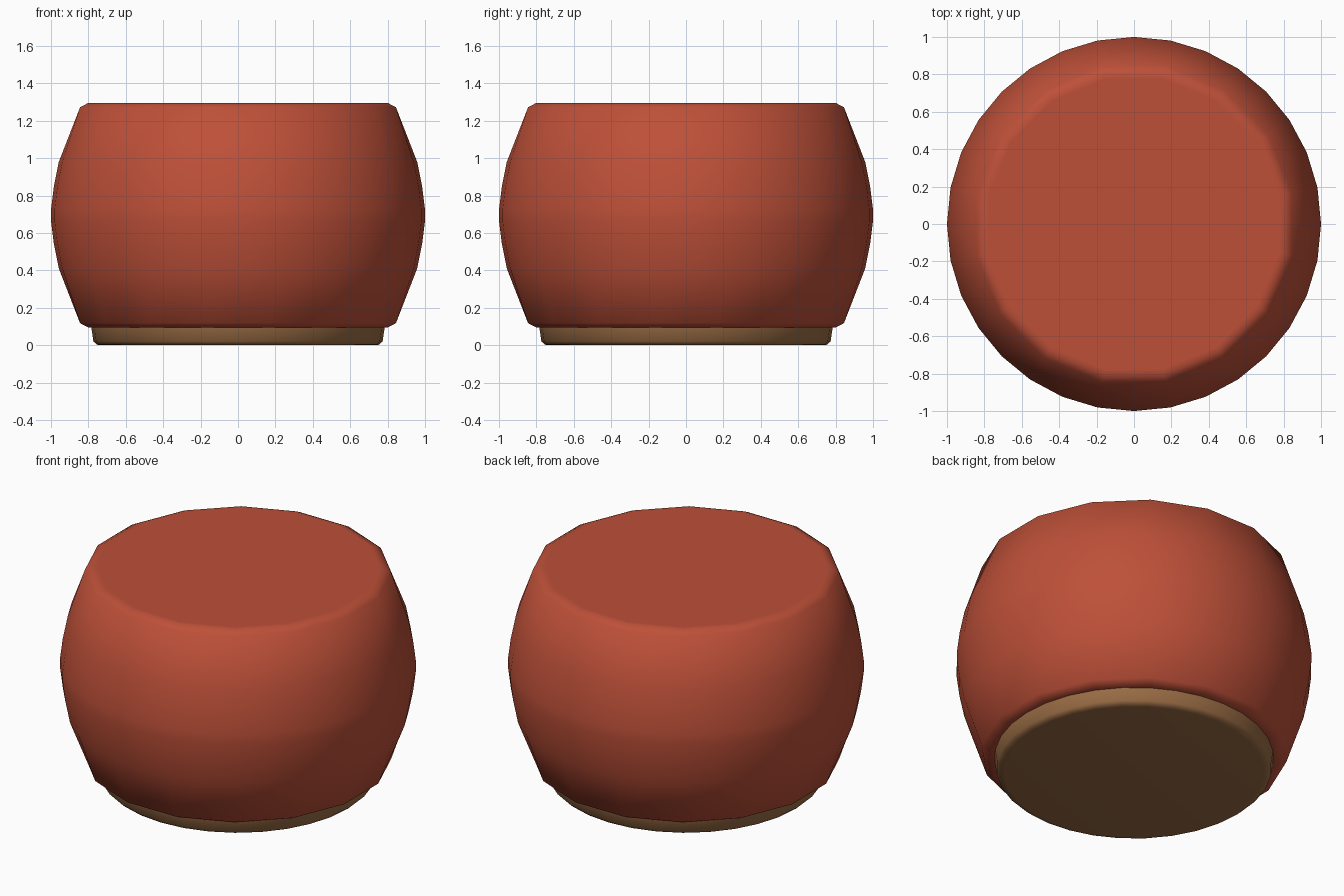
import bpy, bmesh, math

if "Cube" in bpy.data.objects:
    bpy.data.objects.remove(bpy.data.objects["Cube"])

N = 32

def material(name, rgb):
    m = bpy.data.materials.new(name)
    m.diffuse_color = (*rgb, 1)
    m.use_nodes = True
    m.node_tree.nodes["Principled BSDF"].inputs["Base Color"].default_value = m.diffuse_color
    return m

def lathe(name, profile, mat):
    """Closed revolved body; profile = (radius, z, facet) from bottom to top.
    facet pulls every second point onto the edge of a 16-sided ring."""
    bm = bmesh.new()
    rings = []
    for r, z, facet in profile:
        ring = []
        for i in range(N):
            a = 2 * math.pi * i / N
            k = math.cos(math.pi / 16) if facet and i % 2 == 0 else 1
            ring.append(bm.verts.new((r * k * math.cos(a), r * k * math.sin(a), z)))
        rings.append(ring)
    for lo, hi in zip(rings, rings[1:]):
        for i in range(N):
            j = (i + 1) % N
            bm.faces.new((lo[i], lo[j], hi[j], hi[i]))
    bm.faces.new(rings[0][::-1])
    bm.faces.new(rings[-1])
    me = bpy.data.meshes.new(name)
    bm.to_mesh(me)
    bm.free()
    me.materials.append(mat)
    ob = bpy.data.objects.new(name, me)
    bpy.context.collection.objects.link(ob)
    bpy.context.view_layer.objects.active = ob
    bpy.ops.object.select_all(action='DESELECT')
    ob.select_set(True)
    bpy.ops.object.shade_smooth_by_angle(angle=math.radians(60))

red = material("brick red", (0.51, 0.08, 0.04))
brown = material("wood brown", (0.32, 0.15, 0.058))

# Bulging upholstered body, mirrored about its middle height
half = [(0.79, 0.60, True), (0.817, 0.60, True), (0.861, 0.577, True),
        (0.958, 0.285, False), (0.985, 0.15, False), (1.0, 0.03, False)]
MID = 0.695
body = [(r, MID - d, f) for r, d, f in half] + [(r, MID + d, f) for r, d, f in reversed(half)]
lathe("cushion_body", body, red)

# Low base disc
lathe("base_disc", [(0.73, 0, False), (0.755, 0.003, False), (0.773, 0.02, False),
                    (0.785, 0.10, False)], brown)
